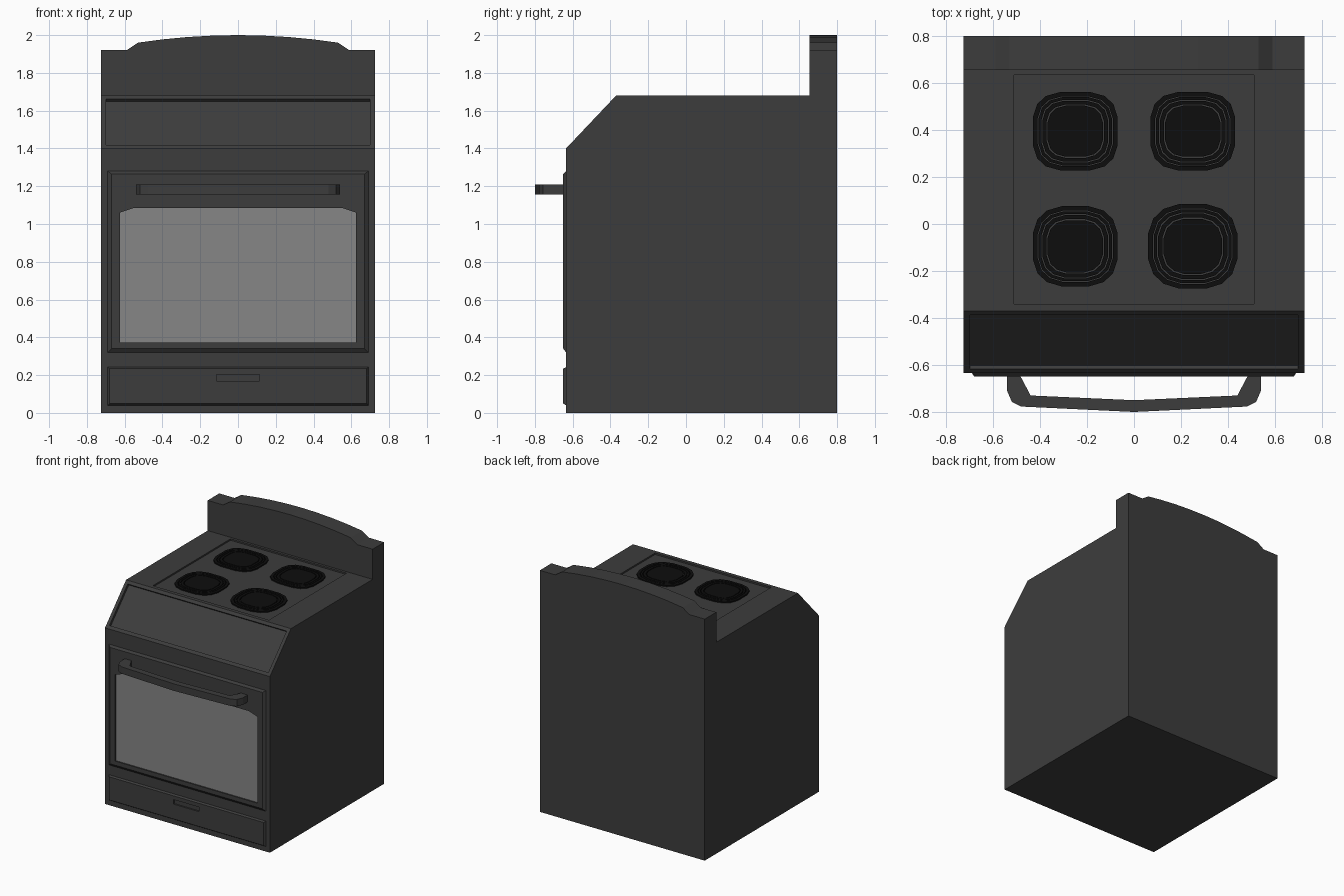
import bpy, bmesh, math
from mathutils import Vector

cube = bpy.data.objects.get("Cube")
if cube:
    bpy.data.objects.remove(cube, do_unlink=True)


def material(name, value):
    m = bpy.data.materials.new(name)
    m.use_nodes = True
    colour = (value, value, value, 1)
    m.diffuse_color = colour
    m.node_tree.nodes["Principled BSDF"].inputs["Base Color"].default_value = colour
    return m


ENAMEL = material("charcoal enamel", 0.046)
GLASS = material("grey glass", 0.24)
IRON = material("black iron", 0.004)


def loft(bm, loops, closed=False):
    """Skin matching loops with quads; cap the ends, or join last to first."""
    rings = [[bm.verts.new(p) for p in loop] for loop in loops]
    pairs = list(zip(rings, rings[1:]))
    if closed:
        pairs.append((rings[-1], rings[0]))
    for a, b in pairs:
        for i in range(len(a)):
            j = (i + 1) % len(a)
            bm.faces.new((a[i], a[j], b[j], b[i]))
    if closed:
        return None
    bm.faces.new(rings[0][::-1])
    return bm.faces.new(rings[-1])


def finish(bm, name, *mats):
    bmesh.ops.recalc_face_normals(bm, faces=bm.faces[:])
    mesh = bpy.data.meshes.new(name)
    bm.to_mesh(mesh)
    bm.free()
    for m in mats:
        mesh.materials.append(m)
    obj = bpy.data.objects.new(name, mesh)
    bpy.context.collection.objects.link(obj)
    return obj


FRONT = -0.635
TOP = 1.68

# Body: side profile carried across the width, with a crowned backguard
def crown(x):
    return 1.92 if x > 0.58 else 2 - 0.04 * (x / 0.53) ** 2


half = [0.725, 0.59, 0.53, 0.4, 0.27, 0.13]
stations = [-x for x in half] + [0] + half[::-1]
bm = bmesh.new()
loft(bm, [[(x, y, z) for y, z in (
    (FRONT, 0), (0.8, 0), (0.8, crown(abs(x))), (0.655, crown(abs(x))),
    (0.655, TOP), (-0.37, TOP), (FRONT, 1.4))] for x in stations])
bmesh.ops.recalc_face_normals(bm, faces=bm.faces[:])
bmesh.ops.dissolve_limit(bm, angle_limit=math.radians(0.4),
                         verts=bm.verts[:], edges=bm.edges[:])
bm.normal_update()


def face_towards(direction, height):
    return min(bm.faces, key=lambda f: (f.normal - Vector(direction).normalized()).length
               + abs(f.calc_center_median().z - height))


# Sunken control panel on the slope
panel = face_towards((0, -0.28, 0.265), 1.54)
bmesh.ops.inset_individual(bm, faces=[panel], thickness=0.037)
bmesh.ops.inset_individual(bm, faces=[panel], thickness=0, depth=-0.02)

# Sunken cooktop
hob = face_towards((0, 0, 1), TOP)
bmesh.ops.inset_individual(bm, faces=[hob], thickness=0.1)
for v in hob.verts:
    v.co.x = math.copysign(0.51, v.co.x)
    v.co.y = 0.635 if v.co.y > 0 else -0.34
bmesh.ops.inset_individual(bm, faces=[hob], thickness=0, depth=-0.012)
finish(bm, "stove_body", ENAMEL)


# Oven door with a bevelled rim and a recessed window
def door_loop(y, hx, z0, z1, cut_x=0, cut_z=0):
    side = [(hx, z0), (hx, z1 - 0.025), (hx - cut_x, z1 - cut_z), (0.55, z1)]
    return [(x, y, z) for x, z in side] + [(-x, y, z) for x, z in side[::-1]]


bm = bmesh.new()
pane = loft(bm, [
    door_loop(FRONT, 0.69, 0.32, 1.28),
    door_loop(-0.65, 0.67, 0.34, 1.265),
    door_loop(-0.65, 0.625, 0.373, 1.085, 0.037, 0.0125),
    door_loop(-0.64, 0.625, 0.373, 1.085, 0.037, 0.0125)])
pane.material_index = 1
finish(bm, "oven_door", ENAMEL, GLASS)


# Storage drawer with a recessed finger pull
def rect(y, hx, z0, z1):
    return [(-hx, y, z0), (hx, y, z0), (hx, y, z1), (-hx, y, z1)]


bm = bmesh.new()
loft(bm, [rect(FRONT, 0.69, 0.04, 0.242), rect(-0.65, 0.68, 0.05, 0.234),
          rect(-0.65, 0.113, 0.168, 0.204), rect(-0.638, 0.113, 0.168, 0.204)])
finish(bm, "storage_drawer", ENAMEL)

# Door handle: bowed bar with rounded ends
outer = [(0.54, -0.645), (0.54, -0.71), (0.52, -0.757), (0.48, -0.777)]
inner = [(0.44, -0.73), (0.485, -0.645)]
outline = (outer + [(0, -0.8)] + [(-x, y) for x, y in outer[::-1]]
           + [(-x, y) for x, y in inner[::-1]] + [(0, -0.75)] + inner)
bm = bmesh.new()
loft(bm, [[(x, y, z) for x, y in outline] for z in (1.155, 1.21)])
finish(bm, "door_handle", ENAMEL)


# Burners: rounded-square rings around a solid plate
def rounded(cx, cy, hx, hy, z, power):
    pts = []
    for i in range(16):
        a = math.tau * (i + 0.5) / 16
        c, s = math.cos(a), math.sin(a)
        pts.append((cx + hx * math.copysign(abs(c) ** power, c),
                    cy + hy * math.copysign(abs(s) ** power, s), z))
    return pts


LOW, HIGH = TOP - 0.013, TOP - 0.002
for name, cx, cy, hx, hy, power in (
        ("back_right_burner", -0.25, 0.395, 0.183, 0.169, 0.65),
        ("back_left_burner", 0.25, 0.395, 0.183, 0.169, 0.65),
        ("front_right_burner", -0.25, -0.095, 0.183, 0.173, 0.7),
        ("front_left_burner", 0.25, -0.095, 0.193, 0.183, 0.75)):
    bm = bmesh.new()

    def edge(scale, z):
        return rounded(cx, cy, hx * scale, hy * scale, z, power)

    for big, small in ((1, 0.89), (0.87, 0.8), (0.775, 0.68)):
        loft(bm, [edge(big, LOW), edge(big, HIGH), edge(small, HIGH), edge(small, LOW)],
             closed=True)
    loft(bm, [edge(0.65, LOW), edge(0.65, HIGH)])
    finish(bm, name, IRON)
